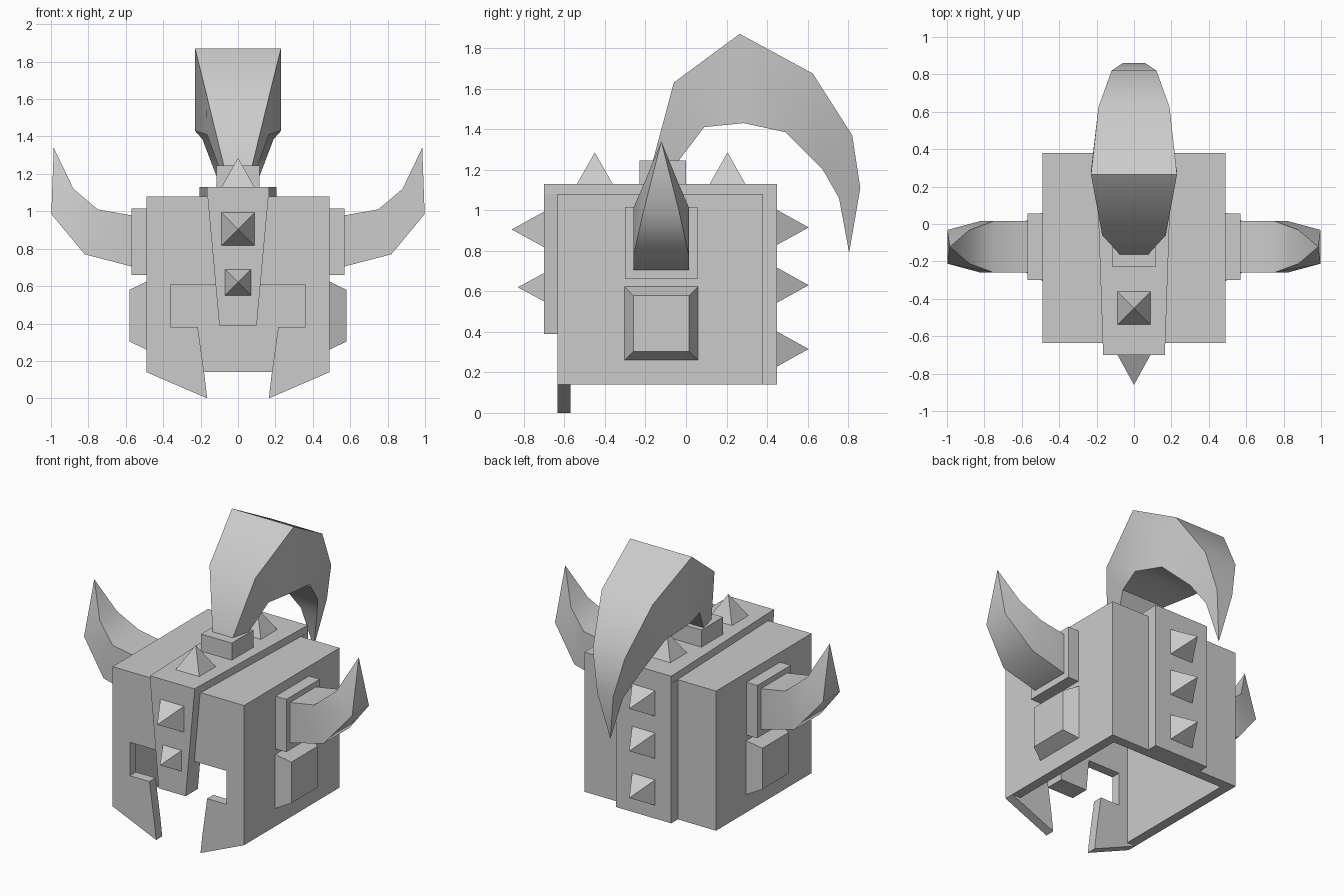
import bpy, bmesh, math

if "Cube" in bpy.data.objects:
    bpy.data.objects.remove(bpy.data.objects["Cube"], do_unlink=True)

steel = bpy.data.materials.new("grey_steel")
steel.use_nodes = True
GREY = (0.6, 0.6, 0.6, 1)
steel.diffuse_color = GREY
steel.node_tree.nodes["Principled BSDF"].inputs["Base Color"].default_value = GREY


def loft(name, rings, smooth=False):
    """Skin a list of equal-length rings and cap both ends."""
    bm = bmesh.new()
    loops = [[bm.verts.new(p) for p in ring] for ring in rings]
    n = len(loops[0])
    for a, b in zip(loops, loops[1:]):
        for i in range(n):
            j = (i + 1) % n
            bm.faces.new((a[i], a[j], b[j], b[i]))
    bm.faces.new(loops[0])
    bm.faces.new(loops[-1])
    bmesh.ops.remove_doubles(bm, verts=bm.verts, dist=0.0005)
    bmesh.ops.recalc_face_normals(bm, faces=bm.faces)
    mesh = bpy.data.meshes.new(name)
    bm.to_mesh(mesh)
    bm.free()
    mesh.materials.append(steel)
    obj = bpy.data.objects.new(name, mesh)
    bpy.context.collection.objects.link(obj)
    if smooth:
        bpy.ops.object.select_all(action="DESELECT")
        obj.select_set(True)
        bpy.context.view_layer.objects.active = obj
        bpy.ops.object.shade_smooth_by_angle(angle=math.radians(45))
    return obj


def prism_y(name, outline, y0, y1):
    """Extrude an x/z outline along y."""
    return loft(name, [[(x, y, z) for x, z in outline] for y in (y0, y1)])


def box(name, x, y, z):
    outline = [(x[0], z[0]), (x[1], z[0]), (x[1], z[1]), (x[0], z[1])]
    return prism_y(name, outline, *y)


def mirrored(half):
    """Complete an x/z outline with its mirror image."""
    return half + [(-x, z) for x, z in reversed(half)]


def spike(name, centre, half, axis, length):
    """Square pyramid pointing along an axis (1 = y, 2 = z)."""
    base = []
    for a, b in ((-1, -1), (1, -1), (1, 1), (-1, 1)):
        p = list(centre)
        p[0] += a * half
        p[3 - axis] += b * half
        base.append(tuple(p))
    tip = list(centre)
    tip[axis] += length
    loft(name, [base, [tuple(tip)] * 4])


# Hollow helmet shell, open underneath
FRONT, BACK, WALL, SIDE, RIM, ROOF = -0.635, 0.38, 0.065, 0.49, 0.14, 1.08
inner = SIDE - WALL
prism_y("shell_sides_and_roof",
        mirrored([(inner, ROOF - WALL), (inner, RIM), (SIDE, RIM), (SIDE, ROOF)]),
        FRONT + WALL, BACK - WALL)
box("shell_back", (-SIDE, SIDE), (BACK - WALL, BACK), (RIM, ROOF))

# Face plate with eye slots and pointed cheek guards
prism_y("face_plate",
        mirrored([(0.12, 0.605), (0.36, 0.605), (0.36, 0.38), (0.215, 0.38),
                  (0.18, 0.13), (0.165, 0), (SIDE, RIM), (SIDE, ROOF)]),
        FRONT, FRONT + WALL)

# Raised band running over the nose, the roof and the back
prism_y("nose_band", mirrored([(0.1, 0.39), (0.163, ROOF)]), -0.70, FRONT + WALL)
loft("roof_band", [[(-0.165, -0.70, z), (0.165, -0.70, z), (0.205, 0.45, z),
                    (-0.205, 0.45, z)] for z in (ROOF, 1.13)])
box("back_band", (-0.205, 0.205), (BACK, 0.45), (RIM, ROOF))

# Spikes along the band
for z, half, length in ((0.905, 0.088, -0.16), (0.62, 0.07, -0.13)):
    spike("front_spike", (0, -0.70, z), half, 1, length)
for y in (-0.45, 0.205):
    spike("roof_spike", (0, y, 1.13), 0.088, 2, 0.155)
for z in (0.915, 0.63, 0.315):
    spike("back_spike", (0, 0.45, z), 0.086, 1, 0.155)

# Crest socket and curved crest: outer y/z, inner y/z, half widths
box("crest_socket", (-0.115, 0.115), (-0.23, 0.0), (1.13, 1.245))
crest = [
    ((-0.175, 1.20), (-0.07, 1.20), 0.065, 0.09),
    ((-0.06, 1.63), (0.09, 1.41), 0.17, 0.165),
    ((0.265, 1.87), (0.285, 1.43), 0.23, 0.23),
    ((0.625, 1.675), (0.49, 1.385), 0.19, 0.19),
    ((0.82, 1.37), (0.675, 1.20), 0.12, 0.12),
    ((0.86, 1.11), (0.755, 1.06), 0.06, 0.06),
    ((0.805, 0.79), (0.805, 0.79), 0, 0),
]
loft("crest", [[(-wo, *o), (wo, *o), (wi, *i), (-wi, *i)]
               for o, i, wo, wi in crest], smooth=True)

# Side horns, their sockets and the ear plates
MID = -0.122
horn = [
    ((0.55, 0.70), (0.55, 0.975), 0.138),
    ((0.82, 0.77), (0.75, 1.01), 0.138),
    ((0.998, 0.985), (0.88, 1.12), 0.09),
    ((0.985, 1.34), (0.985, 1.34), 0),
]
for s, side in ((1, "left"), (-1, "right")):
    box(side + "_horn_socket", sorted((s * SIDE, s * 0.57)),
        (-0.30, 0.056), (0.66, 1.015))
    loft(side + "_horn", [[(s * o[0], MID - w, o[1]), (s * o[0], MID + w, o[1]),
                           (s * i[0], MID + w, i[1]), (s * i[0], MID - w, i[1])]
                          for o, i, w in horn], smooth=True)
    loft(side + "_ear_plate",
         [[(s * x, MID - h, 0.442 - h), (s * x, MID + h, 0.442 - h),
           (s * x, MID + h, 0.442 + h), (s * x, MID - h, 0.442 + h)]
          for x, h in ((SIDE, 0.182), (0.58, 0.138))])
